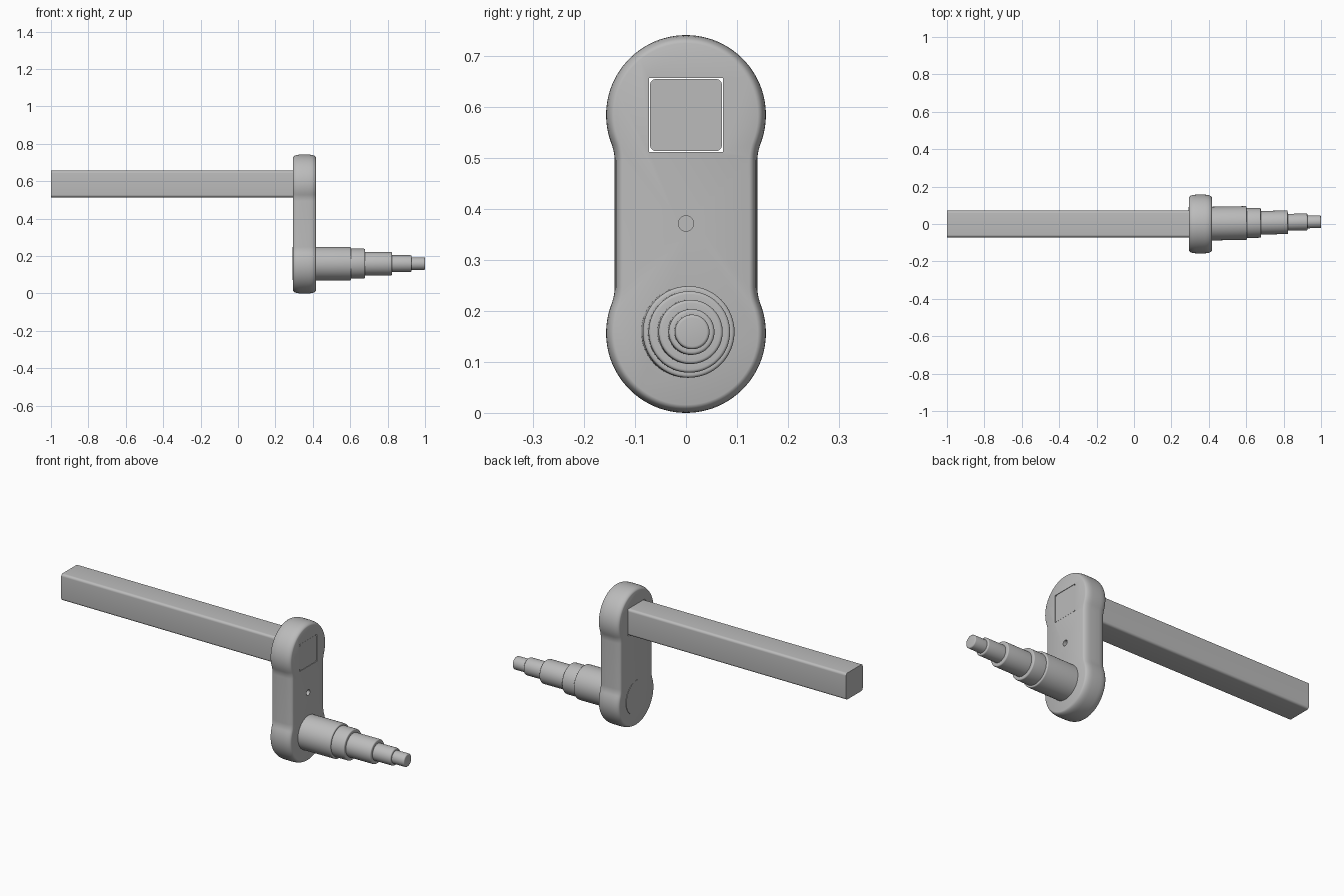
import bpy, bmesh, math
from mathutils import Matrix

cube = bpy.data.objects.get("Cube")
if cube:
    bpy.data.objects.remove(cube)

metal = bpy.data.materials.new("plain grey metal")
metal.use_nodes = True
metal.diffuse_color = (0.5, 0.5, 0.5, 1)
metal.node_tree.nodes["Principled BSDF"].inputs["Base Color"].default_value = (0.5, 0.5, 0.5, 1)

LOW, HIGH = 0.157, 0.585          # heights of the pin and bar axes
BACK, FACE = 0.294, 0.417         # x of the arm's two flat sides


def loft(name, rings):
    """Closed solid through matching rings of points, capped at both ends."""
    bm = bmesh.new()
    loops = [[bm.verts.new(p) for p in ring] for ring in rings]
    for a, b in zip(loops, loops[1:]):
        for i in range(len(a)):
            j = (i + 1) % len(a)
            bm.faces.new((a[i], a[j], b[j], b[i]))
    bm.faces.new(loops[0])
    bm.faces.new(loops[-1])
    bmesh.ops.recalc_face_normals(bm, faces=bm.faces)
    mesh = bpy.data.meshes.new(name)
    bm.to_mesh(mesh)
    bm.free()
    mesh.materials.append(metal)
    obj = bpy.data.objects.new(name, mesh)
    bpy.context.collection.objects.link(obj)
    return obj


def select(obj):
    bpy.ops.object.select_all(action='DESELECT')
    obj.select_set(True)
    bpy.context.view_layer.objects.active = obj


def smooth(obj):
    select(obj)
    bpy.ops.object.shade_smooth_by_angle(angle=math.radians(32))


def circle(x, r, z, n=64):
    return [(x, r * math.cos(t), z + r * math.sin(t))
            for t in (math.tau * i / n for i in range(n))]


def square(x, half, corner=0, n=6):
    pts = []
    for q in range(4):
        a0 = q * math.pi / 2
        c = half - corner
        sy, sz = ((1, 1), (-1, 1), (-1, -1), (1, -1))[q]
        for i in range(n + 1 if corner else 1):
            t = a0 + math.pi / 2 * i / n
            pts.append((x, sy * c + corner * math.cos(t), HIGH + sz * c + corner * math.sin(t)))
    return pts


def cut(obj, cutter):
    mod = obj.modifiers.new("cut", 'BOOLEAN')
    mod.operation, mod.solver, mod.object = 'DIFFERENCE', 'EXACT', cutter
    select(obj)
    bpy.ops.object.modifier_apply(modifier=mod.name)
    bpy.data.objects.remove(cutter)


def arm_outline(x, inset):
    """Two round ends blended by hollow fillets into a narrower waist."""
    r, fillet, waist = 0.157, 0.1, 0.14
    cy = waist + fillet
    cz = math.sqrt((r + fillet) ** 2 - cy ** 2)
    turn = math.atan2(cz, cy)
    quarter = []
    for i in range(9):            # hollow fillet, rising from the waist
        t = turn * i / 8
        quarter.append((cy - (fillet + inset) * math.cos(t),
                        HIGH - cz + (fillet + inset) * math.sin(t)))
    for i in range(1, 29):        # round end up to the crown
        t = -turn + (math.pi / 2 + turn) * i / 28
        quarter.append(((r - inset) * math.cos(t), HIGH + (r - inset) * math.sin(t)))
    half = quarter + [(-y, z) for y, z in quarter[-2::-1]]
    return [(x, y, z) for y, z in half] + [(x, -y, LOW + HIGH - z) for y, z in half]


# Crank arm with softly rounded rims
rim = [(0, 0.016), (0.002, 0.011), (0.007, 0.007), (0.016, 0.003), (0.027, 0.001), (0.038, 0)]
rings = [arm_outline(BACK + d, i) for d, i in rim]
rings += [arm_outline(FACE - d, i) for d, i in reversed(rim)]
arm = loft("crank_arm", rings)
cut(arm, loft("bar_hole_cutter", [square(BACK - 0.1, 0.0725), square(FACE + 0.1, 0.0725)]))
cut(arm, loft("dimple_cutter", [circle(FACE - 0.05, 0.015, 0.372, 32),
                                circle(FACE + 0.05, 0.015, 0.372, 32)]))
smooth(arm)

# Square bar through the upper end
bar = loft("square_bar", [square(-1, 0.071, 0.013), square(FACE - 0.001, 0.071, 0.013)])
smooth(bar)

# Stepped pin through the lower end, leaning very slightly sideways
steps = [(0.604, 0.09), (0.679, 0.08), (0.823, 0.063), (0.928, 0.045), (1.0, 0.034)]
rings, start, soft = [], BACK - 0.001, 0.006
for end, r in steps:
    rings.append(circle(start, r, 0))
    for k in range(5):
        t = math.pi / 2 * k / 4
        rings.append(circle(end - soft + soft * math.sin(t), r - soft + soft * math.cos(t), 0))
    start = end
pin = loft("stepped_pin", rings)
pin.data.transform(Matrix.Translation((BACK, 0, LOW + 0.002))
                   @ Matrix.Rotation(math.radians(1), 4, 'Z')
                   @ Matrix.Translation((-BACK, 0, 0)))
smooth(pin)
